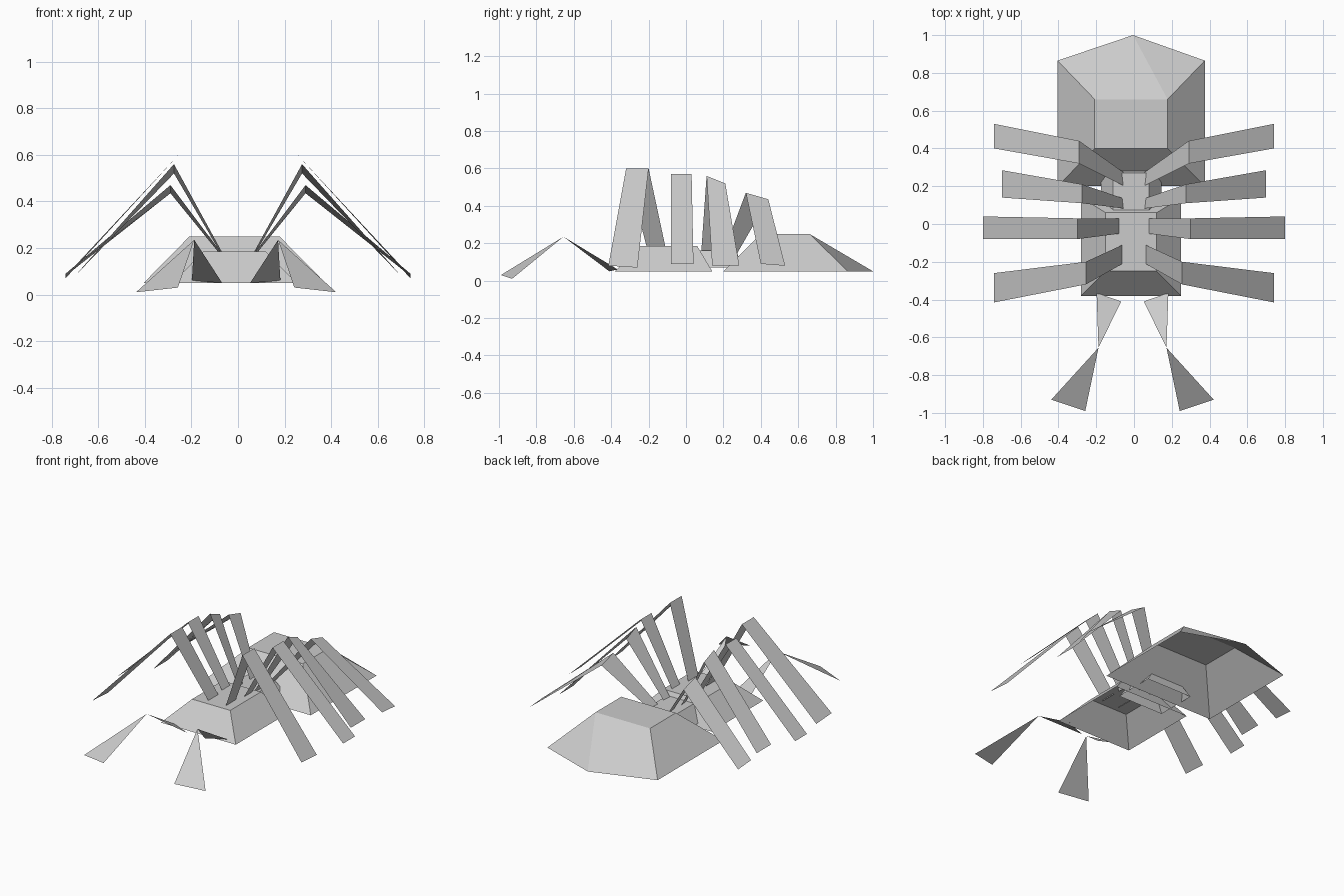
import bpy

cube = bpy.data.objects.get("Cube")
if cube:
    bpy.data.objects.remove(cube, do_unlink=True)

# One plain grey for everything
grey = bpy.data.materials.new("plain_grey")
grey.use_nodes = True
colour = (0.6, 0.6, 0.6, 1)
grey.diffuse_color = colour
grey.node_tree.nodes["Principled BSDF"].inputs["Base Color"].default_value = colour


def add_part(name, verts, faces):
    mesh = bpy.data.meshes.new(name)
    mesh.from_pydata(verts, [], faces)
    mesh.materials.append(grey)
    mesh.update()
    part = bpy.data.objects.new(name, mesh)
    bpy.context.collection.objects.link(part)
    return part


def rectangle(half_width, front, back, z):
    return [(MID - half_width, front, z), (MID + half_width, front, z),
            (MID + half_width, back, z), (MID - half_width, back, z)]


MID = -0.015
SIDES = [(0, 1, 5, 4), (1, 2, 6, 5), (3, 0, 4, 7)]
TOP = (4, 5, 6, 7)
BACK = (2, 3, 7, 6)


def open_shell(name, rim, top):
    return add_part(name, rectangle(*rim) + rectangle(*top), SIDES + [TOP, BACK])


# Body shells, open underneath
open_shell("thorax", (0.265, -0.38, 0.14, 0.05), (0.135, -0.25, 0.06, 0.185))
open_shell("waist", (0.16, 0.04, 0.30, 0.07), (0.095, 0.07, 0.27, 0.16))

# Abdomen with a pointed tail
add_part("abdomen",
         rectangle(0.39, 0.20, 0.865, 0.05) + rectangle(0.193, 0.40, 0.66, 0.25)
         + [(-0.005, 1.0, 0.05)],
         SIDES + [TOP, (7, 6, 8, 3), (6, 2, 8)])

# Legs: each station is x, front y, front z, back y, back z
LEGS = {
    "front_leg": [(0.06, -0.21, 0.18, -0.11, 0.18),
                  (0.255, -0.32, 0.60, -0.20, 0.60),
                  (0.74, -0.415, 0.08, -0.26, 0.07)],
    "second_leg": [(0.07, -0.05, 0.17, 0.03, 0.17),
                   (0.30, -0.08, 0.57, 0.03, 0.57),
                   (0.80, -0.08, 0.09, 0.04, 0.09)],
    "third_leg": [(0.04, 0.08, 0.13, 0.13, 0.12),
                  (0.275, 0.11, 0.56, 0.21, 0.52),
                  (0.70, 0.14, 0.08, 0.285, 0.08)],
    "rear_leg": [(0.05, 0.20, 0.15, 0.27, 0.14),
                 (0.29, 0.32, 0.47, 0.44, 0.435),
                 (0.74, 0.40, 0.09, 0.53, 0.08)],
}

for side, sign in (("left", 1), ("right", -1)):
    for name, stations in LEGS.items():
        verts = []
        for x, y1, z1, y2, z2 in stations:
            verts += [(sign * x, y1, z1), (sign * x, y2, z2)]
        faces = [(0, 2, 3, 1), (2, 4, 5, 3)]
        if sign < 0:
            faces = [f[::-1] for f in faces]
        add_part(f"{side}_{name}", verts, faces)

    # Feelers: two flat triangles meeting at a raised joint
    verts = [(0.06, -0.41, 0.05), (0.19, -0.365, 0.06), (0.18, -0.655, 0.235),
             (0.25, -0.99, 0.03), (0.43, -0.93, 0.01)]
    verts = [(sign * x + (-0.008), y, z) for x, y, z in verts]
    faces = [(0, 1, 2), (2, 3, 4)]
    if sign < 0:
        faces = [f[::-1] for f in faces]
    add_part(f"{side}_feeler", verts, faces)
